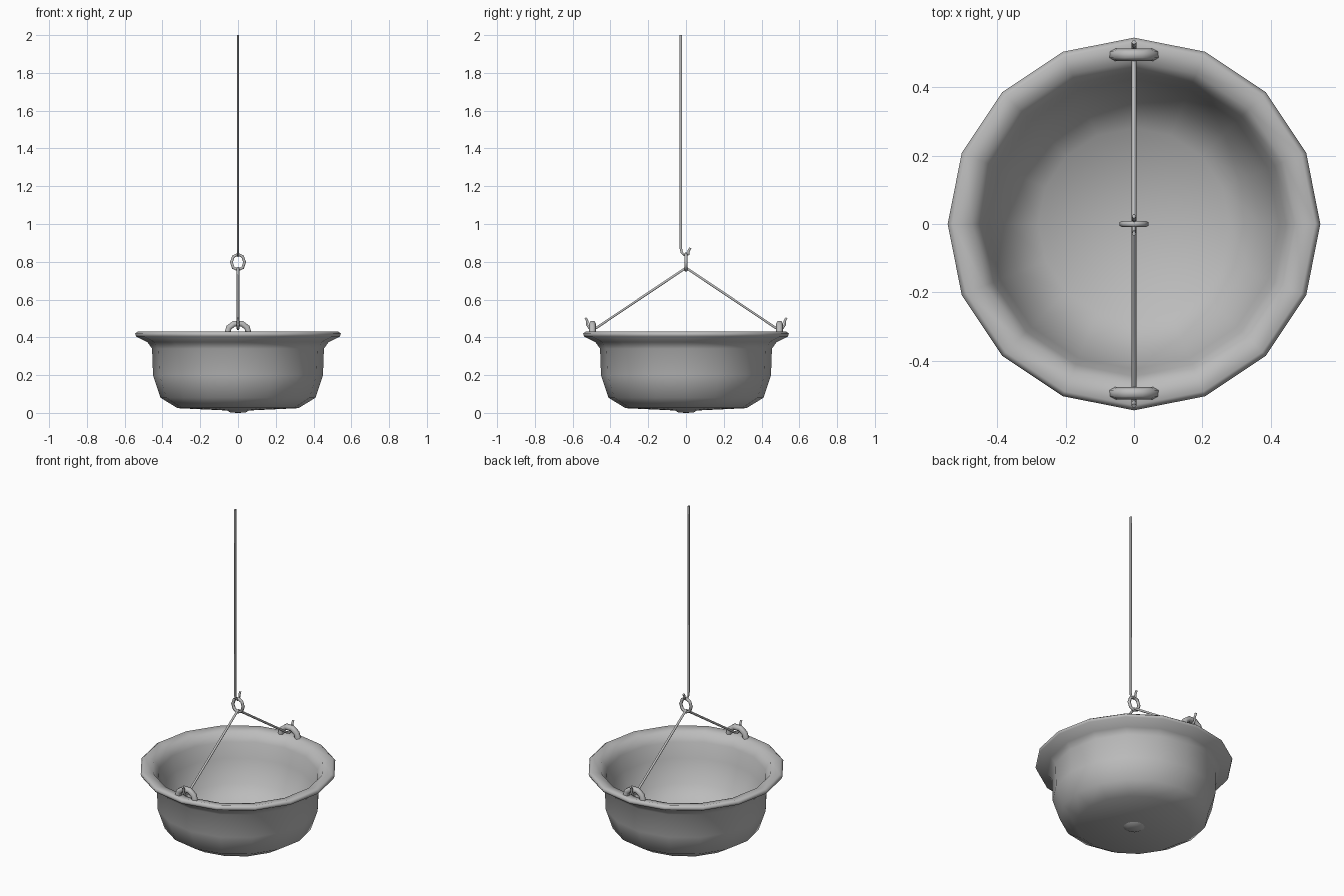
import bpy
import bmesh
from math import cos, sin, pi, radians

cube = bpy.data.objects.get("Cube")
if cube:
    bpy.data.objects.remove(cube, do_unlink=True)

# Single grey metal
metal = bpy.data.materials.new("grey metal")
metal.use_nodes = True
GREY = (0.5, 0.5, 0.5, 1)
metal.diffuse_color = GREY
metal.node_tree.nodes["Principled BSDF"].inputs["Base Color"].default_value = GREY


def finish(name, bm, angle):
    bmesh.ops.recalc_face_normals(bm, faces=bm.faces)
    mesh = bpy.data.meshes.new(name)
    bm.to_mesh(mesh)
    bm.free()
    mesh.materials.append(metal)
    obj = bpy.data.objects.new(name, mesh)
    bpy.context.collection.objects.link(obj)
    bpy.ops.object.select_all(action="DESELECT")
    obj.select_set(True)
    bpy.context.view_layer.objects.active = obj
    bpy.ops.object.shade_smooth_by_angle(angle=radians(angle))
    return obj


def lathe(name, profile, sides):
    """Spin a closed profile that starts and ends on the axis."""
    bm = bmesh.new()
    rings = []
    for r, z in profile:
        if r == 0:
            rings.append([bm.verts.new((0, 0, z))] * sides)
        else:
            rings.append([bm.verts.new((r * cos(2 * pi * i / sides),
                                        r * sin(2 * pi * i / sides), z))
                          for i in range(sides)])
    for a, b in zip(rings, rings[1:]):
        for i in range(sides):
            j = (i + 1) % sides
            corners = list(dict.fromkeys((a[i], a[j], b[j], b[i])))
            bm.faces.new(corners)
    return finish(name, bm, 80)


def tube(name, points, radius, closed=False):
    """Six-sided rod along a path, turned into a mesh."""
    curve = bpy.data.curves.new(name + " path", "CURVE")
    curve.dimensions = "3D"
    curve.bevel_depth = radius
    curve.bevel_resolution = 1
    curve.use_fill_caps = True
    spline = curve.splines.new("POLY")
    spline.points.add(len(points) - 1)
    for p, co in zip(spline.points, points):
        p.co = (*co, 1)
    spline.use_cyclic_u = closed
    temp = bpy.data.objects.new(name + " path", curve)
    bpy.context.collection.objects.link(temp)
    mesh = bpy.data.meshes.new_from_object(
        temp.evaluated_get(bpy.context.evaluated_depsgraph_get()))
    bpy.data.objects.remove(temp)
    bpy.data.curves.remove(curve)
    bm = bmesh.new()
    bm.from_mesh(mesh)
    bpy.data.meshes.remove(mesh)
    bmesh.ops.remove_doubles(bm, verts=bm.verts, dist=0.0001)
    return finish(name, bm, 65)


# Bowl: outside from the base up, over the flared rim, down to the floor
lathe("bowl", [
    (0, 0.01), (0.32, 0.025), (0.41, 0.08), (0.45, 0.2), (0.455, 0.34),
    (0.48, 0.375), (0.54, 0.405), (0.545, 0.42), (0.53, 0.431),
    (0.475, 0.42), (0.445, 0.37), (0.425, 0.28), (0.37, 0.15),
    (0.28, 0.06), (0, 0.05)], 16)
# Small raised foot under the bowl
lathe("base_foot", [(0, 0), (0.04, 0.002), (0.06, 0.014), (0, 0.02)], 16)

# Arched lugs on the rim and hooked wires that hang from them
half_arch = [(0.058, 0.415), (0.048, 0.452), (0.02, 0.473)]
arch = [(-x, z) for x, z in half_arch] + half_arch[::-1]
wire = [(0, 0.768), (0.472, 0.452), (0.49, 0.444), (0.512, 0.45),
        (0.524, 0.468), (0.522, 0.485), (0.532, 0.503)]
for side, s in (("front", -1), ("back", 1)):
    tube(side + "_lug", [(x, s * 0.495, z) for x, z in arch], 0.018)
    tube(side + "_wire", [(0, s * y, z) for y, z in wire], 0.007)

# Ring joining both wires to the hanging rod
tube("ring", [(0.035 * cos(k * pi / 4), 0, 0.798 + 0.042 * sin(k * pi / 4))
              for k in range(8)], 0.009, closed=True)

# Long rod with a small hook through the ring
hook = [(-0.027, 2.0), (-0.027, 0.87), (-0.022, 0.848), (-0.004, 0.832),
        (0.012, 0.84), (0.014, 0.858), (0.023, 0.873)]
rod = tube("hanging_rod", [(0, y, z) for y, z in hook], 0.0075)
for v in rod.data.vertices:
    v.co.x *= 0.75
